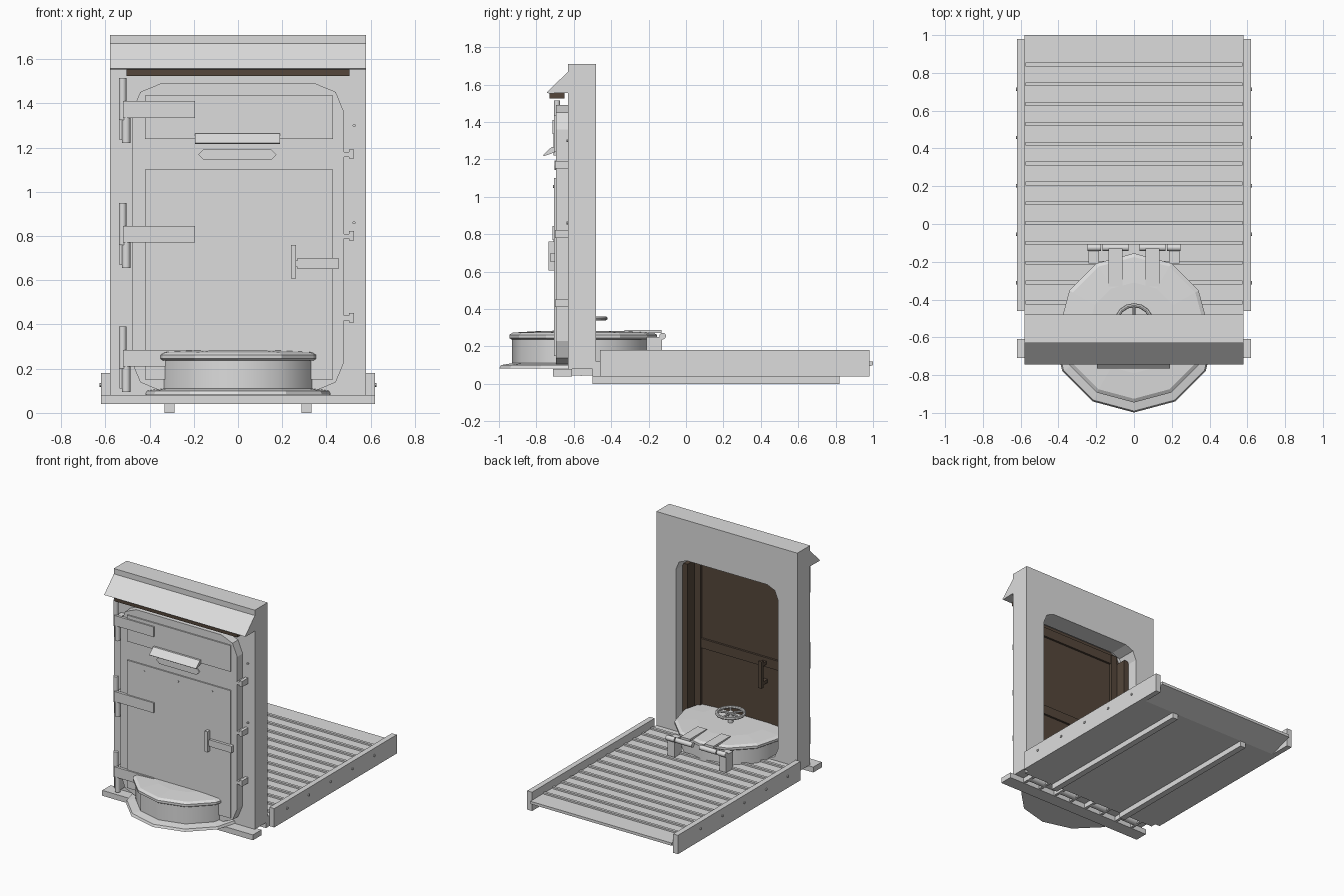
import bpy, bmesh, math
from mathutils import Matrix, Vector

if "Cube" in bpy.data.objects:
    bpy.data.objects.remove(bpy.data.objects["Cube"])


def material(name, rgb):
    m = bpy.data.materials.new(name)
    m.diffuse_color = (*rgb, 1)
    m.use_nodes = True
    m.node_tree.nodes["Principled BSDF"].inputs["Base Color"].default_value = m.diffuse_color
    return m


GREY = material("pale_grey", (0.72, 0.72, 0.72))
DARK = material("dark_brown", (0.09, 0.062, 0.043))


def finish(name, bm, mat=GREY, smooth=False):
    bmesh.ops.recalc_face_normals(bm, faces=bm.faces)
    me = bpy.data.meshes.new(name)
    bm.to_mesh(me)
    bm.free()
    me.materials.append(mat)
    ob = bpy.data.objects.new(name, me)
    bpy.context.collection.objects.link(ob)
    if smooth:
        bpy.ops.object.select_all(action='DESELECT')
        bpy.context.view_layer.objects.active = ob
        ob.select_set(True)
        bpy.ops.object.shade_smooth_by_angle(angle=math.radians(35))
    return ob


def box(name, x, y, z, mat=GREY):
    return prism(name, [(y[0], z[0]), (y[1], z[0]), (y[1], z[1]), (y[0], z[1])], x, 'x', mat)


def prism(name, pts, span, axis='x', mat=GREY):
    """Extrude a (y, z) profile along x, or an (x, z) profile along y."""
    put = (lambda p, t: (t, p[0], p[1])) if axis == 'x' else (lambda p, t: (p[0], t, p[1]))
    bm = bmesh.new()
    a, b = [[bm.verts.new(put(p, t)) for p in pts] for t in span]
    bm.faces.new(a)
    bm.faces.new(b[::-1])
    n = len(pts)
    for i in range(n):
        bm.faces.new((a[i], b[i], b[(i + 1) % n], a[(i + 1) % n]))
    return finish(name, bm, mat)


def ring(name, outer, inner, y0, y1, mat=GREY):
    """Flat frame between two (x, z) loops with equal point counts."""
    bm = bmesh.new()
    loops = [[bm.verts.new((p[0], y, p[1])) for p in pts]
             for pts, y in ((outer, y0), (outer, y1), (inner, y1), (inner, y0))]
    n = len(outer)
    for k in range(4):
        a, b = loops[k], loops[(k + 1) % 4]
        for i in range(n):
            j = (i + 1) % n
            if (a[i].co - a[j].co).length > 1e-6 or (b[i].co - b[j].co).length > 1e-6:
                bm.faces.new((a[i], a[j], b[j], b[i]))
    bmesh.ops.remove_doubles(bm, verts=bm.verts, dist=1e-5)
    return finish(name, bm, mat)


def rounded(w, z0, z1, r, segs=2):
    pts = []
    for k, (sx, cz) in enumerate(((1, z1 - r), (-1, z1 - r), (-1, z0 + r), (1, z0 + r))):
        for i in range(segs + 1):
            a = math.pi / 2 * (k + i / segs)
            pts.append((sx * (w - r) + r * math.cos(a), cz + r * math.sin(a)))
    return pts


def cyl(name, a, b, r, sides=12, mat=GREY):
    a, b = Vector(a), Vector(b)
    bm = bmesh.new()
    rot = (b - a).to_track_quat('Z', 'Y').to_matrix().to_4x4()
    bmesh.ops.create_cone(bm, cap_ends=True, segments=sides, radius1=r, radius2=r,
                          depth=(b - a).length, matrix=Matrix.Translation((a + b) / 2) @ rot)
    return finish(name, bm, mat, True)


def lathe(name, profile, cy, sides=12, smooth=False):
    bm = bmesh.new()
    rows = [[bm.verts.new((r * math.cos(t), cy + r * math.sin(t), z))
             for t in [2 * math.pi * i / sides for i in range(sides)]] for r, z in profile]
    bm.faces.new(rows[0])
    bm.faces.new(rows[-1])
    for a, b in zip(rows, rows[1:]):
        for i in range(sides):
            j = (i + 1) % sides
            bm.faces.new((a[i], a[j], b[j], b[i]))
    return finish(name, bm, GREY, smooth)


# Wall with the doorway, and its sloping rain hood
ring("wall", rounded(0.58, 0.08, 1.71, 0.0), rounded(0.42, 0.12, 1.41, 0.09), -0.63, -0.48)
prism("rain_hood", [(-0.63, 1.67), (-0.745, 1.557), (-0.735, 1.553), (-0.63, 1.555)], (-0.58, 0.58))
box("hood_seal", (-0.505, 0.505), (-0.73, -0.65), (1.525, 1.555), DARK)

# Door: rim, leaf and raised panels
ring("door_rim", rounded(0.48, 0.1, 1.49, 0.13), rounded(0.425, 0.13, 1.43, 0.09), -0.67, -0.63)
prism("door_leaf", rounded(0.48, 0.1, 1.49, 0.13), (-0.695, -0.67), 'y')
for z in ((0.15, 1.1), (1.24, 1.435)):
    box("door_panel", (-0.42, 0.43), (-0.705, -0.69), z)
for x in (-0.28, 0.0, 0.28):
    cyl("door_rivet", (x, -0.703, 1.055), (x, -0.71, 1.055), 0.007, 8)

# Dark inside of the door
prism("inner_lining", rounded(0.424, 0.131, 1.429, 0.09), (-0.67, -0.66), 'y', DARK)
for s in (-1, 1):
    box("inner_jamb", tuple(sorted((s * 0.38, s * 0.419))), (-0.66, -0.56), (0.13, 1.34), DARK)
    box("inner_stile", tuple(sorted((s * 0.33, s * 0.38))), (-0.66, -0.64), (0.13, 1.4), DARK)
box("inner_rail", (-0.33, 0.33), (-0.66, -0.645), (0.70, 0.77), DARK)
box("inner_top_rail", (-0.33, 0.33), (-0.66, -0.645), (1.33, 1.40), DARK)
box("inner_grip", (-0.21, -0.18), (-0.61, -0.59), (0.56, 0.76), DARK)
for z in (0.58, 0.72):
    box("grip_post", (-0.21, -0.18), (-0.66, -0.605), (z, z + 0.025), DARK)

# Peep slot with its little awning
prism("peep_awning", [(-0.695, 1.265), (-0.72, 1.265), (-0.765, 1.222), (-0.76, 1.217), (-0.695, 1.24)],
      (-0.195, 0.19))
prism("peep_slot", [(-0.18, 1.168), (-0.155, 1.193), (0.15, 1.193), (0.175, 1.168),
                    (0.15, 1.143), (-0.155, 1.143)], (-0.704, -0.69), 'y')

# Hinges on the left, latches on the right
for z in (1.335, 0.77, 0.21):
    box("hinge_strap", (-0.52, -0.195), (-0.715, -0.695), (z, z + 0.075))
    box("hinge_leaf", (-0.52, -0.48), (-0.70, -0.63), (z + 0.01, z + 0.065))
    cyl("hinge_pin", (-0.522, -0.69, z - 0.01), (-0.522, -0.69, z + 0.18), 0.017)
    cyl("hinge_barrel", (-0.506, -0.69, z - 0.115), (-0.506, -0.69, z + 0.06), 0.019)
    box("hinge_mount", (-0.535, -0.487), (-0.69, -0.63), (z - 0.1, z - 0.005))
for z in (1.15, 0.78, 0.41):
    box("latch_block", (0.478, 0.505), (-0.70, -0.63), (z + 0.008, z + 0.03))
    box("latch_hook", (0.502, 0.525), (-0.70, -0.63), (z, z + 0.042))
for z in (1.3, 0.86):
    cyl("wall_bolt", (0.525, -0.63, z), (0.525, -0.64, z), 0.007, 8)

# Outside door handle
box("handle_arm", (0.27, 0.455), (-0.725, -0.70), (0.65, 0.70))
box("handle_bar", (0.24, 0.262), (-0.735, -0.705), (0.607, 0.76))
box("handle_link", (0.255, 0.275), (-0.722, -0.708), (0.66, 0.69))

# Floor with raised tail, ribs, side rails and runners
prism("floor", [(-0.5, 0.04), (0.82, 0.04), (1.0, 0.1), (1.0, 0.12), (-0.5, 0.12)], (-0.58, 0.58))
for i in range(13):
    y = 0.845 - 0.105 * i
    box("floor_rib", (-0.575, 0.575), (y - 0.01, y + 0.01), (0.119, 0.132))
for s in (-1, 1):
    box("side_rail", tuple(sorted((s * 0.58, s * 0.62))), (-0.46, 0.98), (0.04, 0.18))
    for i in range(5):
        y = -0.31 + 0.256 * i
        cyl("rail_rivet", (s * 0.618, y, 0.127), (s * 0.626, y, 0.127), 0.009, 8)
    box("runner", (s * 0.31 - 0.023, s * 0.31 + 0.023), (-0.5, 0.82), (0.0, 0.041))

# Front sill and the pivots under the wall
box("sill", (-0.62, 0.62), (-0.71, -0.61), (0.04, 0.08))
for x in (-0.42, -0.14, 0.14, 0.42):
    cyl("pivot", (x - 0.08, -0.56, 0.072), (x + 0.08, -0.56, 0.072), 0.03)
    for dx in (-0.08, 0.06):
        box("pivot_arm", (x + dx, x + dx + 0.02), (-0.62, -0.49), (0.045, 0.079))

# Round hatch: flange, drum and lid
lathe("hatch_flange", [(0.438, 0.083), (0.43, 0.1), (0.37, 0.11)], -0.56)
lathe("hatch_drum", [(0.37, 0.1), (0.37, 0.25)], -0.56, smooth=True)
lathe("hatch_lid", [(0.385, 0.238), (0.395, 0.245), (0.395, 0.262), (0.375, 0.274), (0.24, 0.282)], -0.55)

# Lid hinges, mirrored
for s in (-1, 1):
    span = lambda a, b: tuple(sorted((s * a, s * b)))
    box("lid_strap", span(0.06, 0.135), (-0.33, -0.13), (0.272, 0.288))
    cyl("lid_hinge_inner", (s * 0.03, -0.125, 0.255), (s * 0.168, -0.125, 0.255), 0.018)
    cyl("lid_hinge_outer", (s * 0.175, -0.125, 0.255), (s * 0.245, -0.125, 0.255), 0.018)
    box("lid_hinge_post", span(0.185, 0.24), (-0.21, -0.128), (0.12, 0.25))

# Hand wheel on the lid
WY, WZ, R = -0.525, 0.35, 0.095
bm = bmesh.new()
N, M = 16, 8
g = [[bm.verts.new(((R + 0.011 * math.cos(v)) * math.cos(u), WY + (R + 0.011 * math.cos(v)) * math.sin(u),
                    WZ + 0.011 * math.sin(v))) for v in [2 * math.pi * j / M for j in range(M)]]
     for u in [2 * math.pi * i / N for i in range(N)]]
for i in range(N):
    for j in range(M):
        k, l = (i + 1) % N, (j + 1) % M
        bm.faces.new((g[i][j], g[k][j], g[k][l], g[i][l]))
finish("wheel_rim", bm, GREY, True)
cyl("wheel_stem", (0, WY, 0.275), (0, WY, 0.36), 0.018)
for i in range(5):
    a = math.pi / 2 + 2 * math.pi * i / 5
    cyl("wheel_spoke", (0, WY, WZ), (R * math.cos(a), WY + R * math.sin(a), WZ), 0.008, 8)
